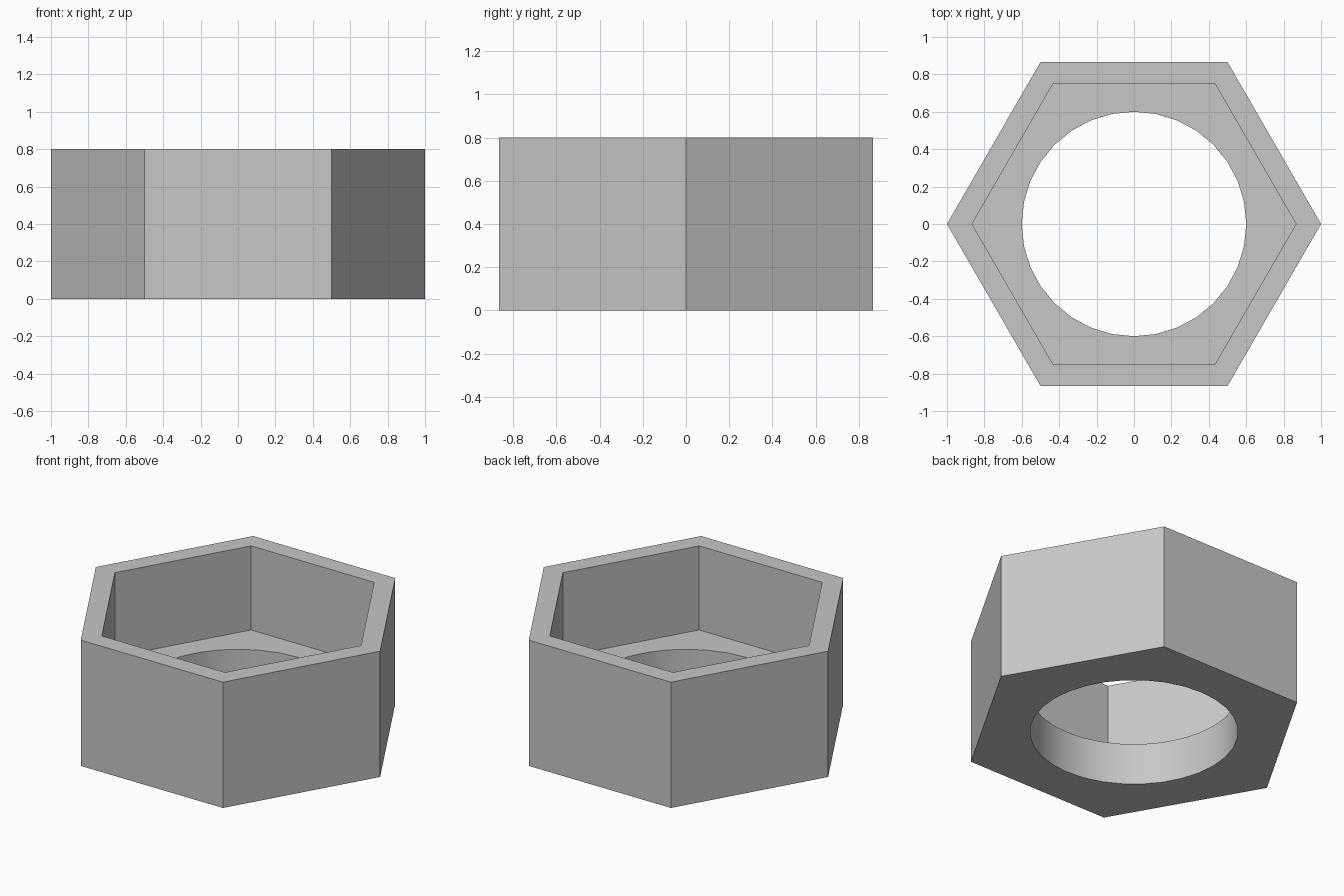
import bpy
import math

cube = bpy.data.objects.get("Cube")
if cube:
    bpy.data.objects.remove(cube, do_unlink=True)

HEIGHT = 0.8
FLOOR = 0.265

steel = bpy.data.materials.new("grey_metal")
steel.use_nodes = True
grey = (0.57, 0.57, 0.57, 1)
steel.diffuse_color = grey
steel.node_tree.nodes["Principled BSDF"].inputs["Base Color"].default_value = grey


def prism(name, sides, radius, bottom, top, turn=0.0):
    """Upright prism between two heights."""
    bpy.ops.mesh.primitive_cylinder_add(
        vertices=sides, radius=radius, depth=top - bottom,
        location=(0, 0, (bottom + top) / 2), rotation=(0, 0, turn))
    obj = bpy.context.object
    obj.name = name
    obj.data.materials.append(steel)
    return obj


# Six-sided outer body with corners on the x axis
turn = math.radians(30)
body = prism("hexagonal_socket", 6, 1, 0, HEIGHT, turn)

# Hexagonal recess from above, then a round hole through the floor
cutters = [
    prism("recess_cutter", 6, math.sqrt(0.75), FLOOR, HEIGHT + 0.2, turn),
    prism("hole_cutter", 32, 0.6, -0.2, FLOOR + 0.1),
]
for cutter in cutters:
    cutter.hide_render = True
    bpy.ops.object.select_all(action="DESELECT")
    body.select_set(True)
    bpy.context.view_layer.objects.active = body
    cut = body.modifiers.new(cutter.name, "BOOLEAN")
    cut.operation = "DIFFERENCE"
    cut.solver = "EXACT"
    cut.object = cutter
    bpy.ops.object.modifier_apply(modifier=cut.name)
    bpy.data.objects.remove(cutter, do_unlink=True)

# Smooth round hole, crisp hexagon edges
bpy.ops.object.shade_smooth_by_angle(angle=math.radians(30))
